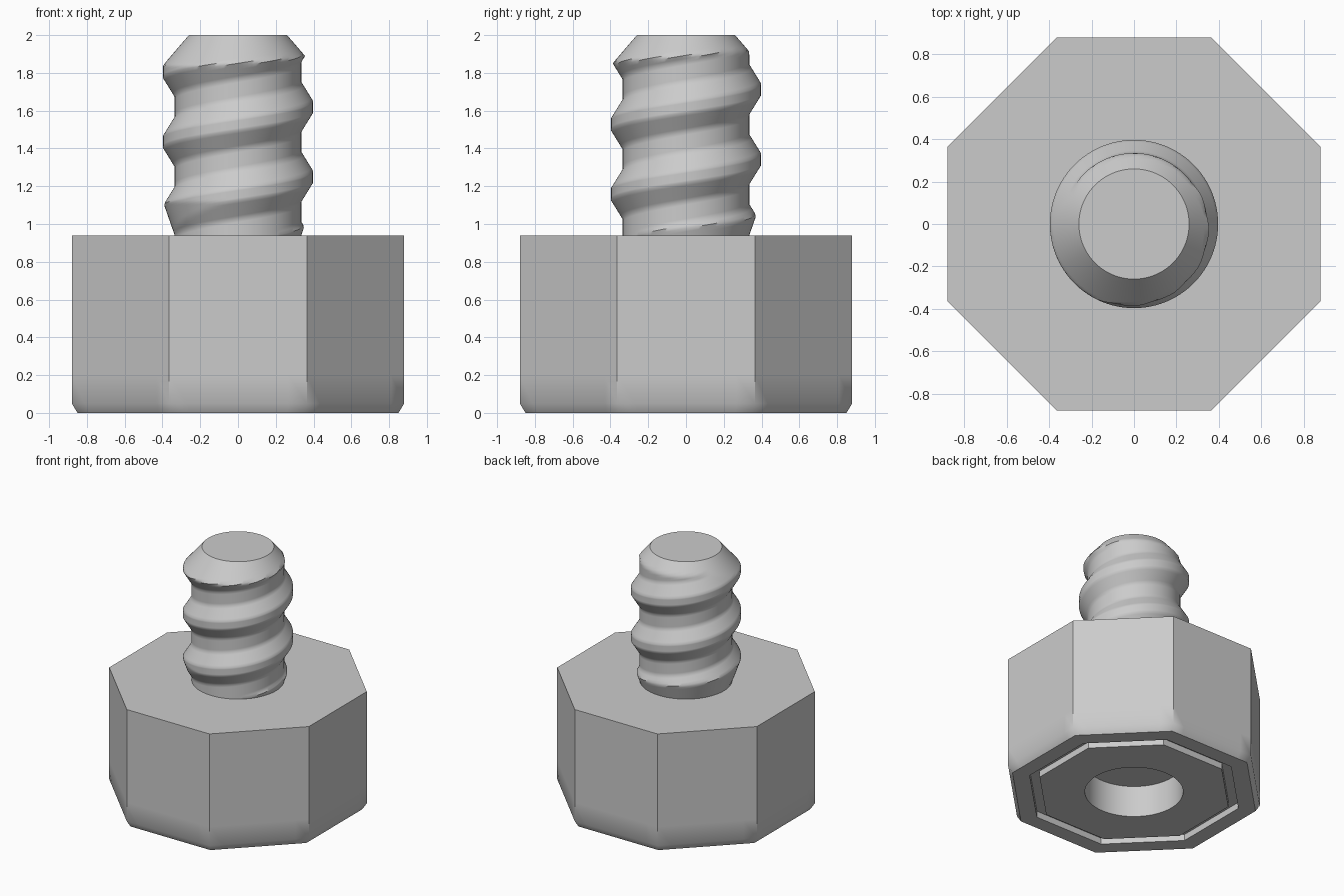
import bpy, bmesh
from math import pi, cos, sin, radians

if "Cube" in bpy.data.objects:
    bpy.data.objects.remove(bpy.data.objects["Cube"])

GREY = (0.6, 0.6, 0.6, 1)
metal = bpy.data.materials.new("grey_metal")
metal.use_nodes = True
metal.diffuse_color = GREY
metal.node_tree.nodes["Principled BSDF"].inputs["Base Color"].default_value = GREY


def finish(bm, name):
    """Turn a bmesh into a smooth object with sharp creases."""
    bmesh.ops.remove_doubles(bm, verts=bm.verts, dist=1e-5)
    bmesh.ops.recalc_face_normals(bm, faces=bm.faces)
    mesh = bpy.data.meshes.new(name)
    bm.to_mesh(mesh)
    bm.free()
    mesh.materials.append(metal)
    obj = bpy.data.objects.new(name, mesh)
    bpy.context.collection.objects.link(obj)
    bpy.ops.object.select_all(action="DESELECT")
    obj.select_set(True)
    bpy.context.view_layer.objects.active = obj
    bpy.ops.object.shade_smooth_by_angle(angle=radians(40))
    return obj


def ring(bm, size, z, octagon=True):
    """Ring of points on an octagon (size = apothem) or on a circle (size = radius)."""
    count, eighth = 64, pi / 4
    verts = []
    for i in range(count):
        a = eighth / 2 + 2 * pi * i / count
        off = (i % 8) * eighth / 8 - eighth / 2
        r = size / cos(off) if octagon else size
        verts.append(bm.verts.new((r * cos(a), r * sin(a), z)))
    return verts


# Octagonal head: chamfered foot, grooved underside and round blind hole
TOP = 0.94
bm = bmesh.new()
profile = [(0.88, TOP), (0.88, 0.2), (0.88, 0.05), (0.85, 0), (0.73, 0),
           (0.73, 0.05), (0.66, 0.05), (0.66, 0)]
rings = [ring(bm, s, z) for s, z in profile]
rings += [ring(bm, 0.355, z, False) for z in (0, 0.25)]
for a, b in zip(rings, rings[1:]):
    for i in range(len(a)):
        j = (i + 1) % len(a)
        bm.faces.new((a[i], a[j], b[j], b[i]))
bm.faces.new(rings[0])
bm.faces.new(rings[-1])
finish(bm, "octagonal_head")

# Threaded stud: helical rows, trimmed by a tapered tip and a run-out at the root
PITCH, CREST, ROOT, END = 0.37, 0.397, 0.335, 2.0
SEGMENTS, SUB = 96, 6
breaks = [(-0.03, CREST), (0.03, CREST), (0.13, ROOT), (0.24, ROOT), (PITCH - 0.03, CREST)]
steps = []
for (z0, r0), (z1, r1) in zip(breaks, breaks[1:]):
    steps += [(z0 + (z1 - z0) * k / SUB, r0 + (r1 - r0) * k / SUB) for k in range(SUB)]

bm = bmesh.new()
rows = []
for turn in range(-2, 4):
    for dz, radius in steps:
        row = []
        for j in range(SEGMENTS):
            t = j / SEGMENTS
            z = 1.25 + PITCH * (turn + t) + dz
            z = min(max(z, TOP), END)
            r = min(radius, 0.26 + (END - z) * 0.86, ROOT + (z - TOP) * 0.35)
            if z == TOP:
                r = ROOT
            if z == END:
                r = 0.26
            row.append(bm.verts.new((r * cos(2 * pi * t), r * sin(2 * pi * t), z)))
        rows.append(row)

n = len(steps)
for i in range(len(rows) - 1):
    for j in range(SEGMENTS):
        # the seam joins each row to the one a full turn higher
        k, up = (j + 1, 0) if j + 1 < SEGMENTS else (0, n)
        if i + up + 1 < len(rows):
            bm.faces.new((rows[i][j], rows[i + up][k], rows[i + up + 1][k], rows[i + 1][j]))
bmesh.ops.remove_doubles(bm, verts=bm.verts, dist=1e-5)
tip = [e for e in bm.edges if e.is_boundary and all(v.co.z > END - 1e-4 for v in e.verts)]
bmesh.ops.edgeloop_fill(bm, edges=tip)
finish(bm, "threaded_stud")
